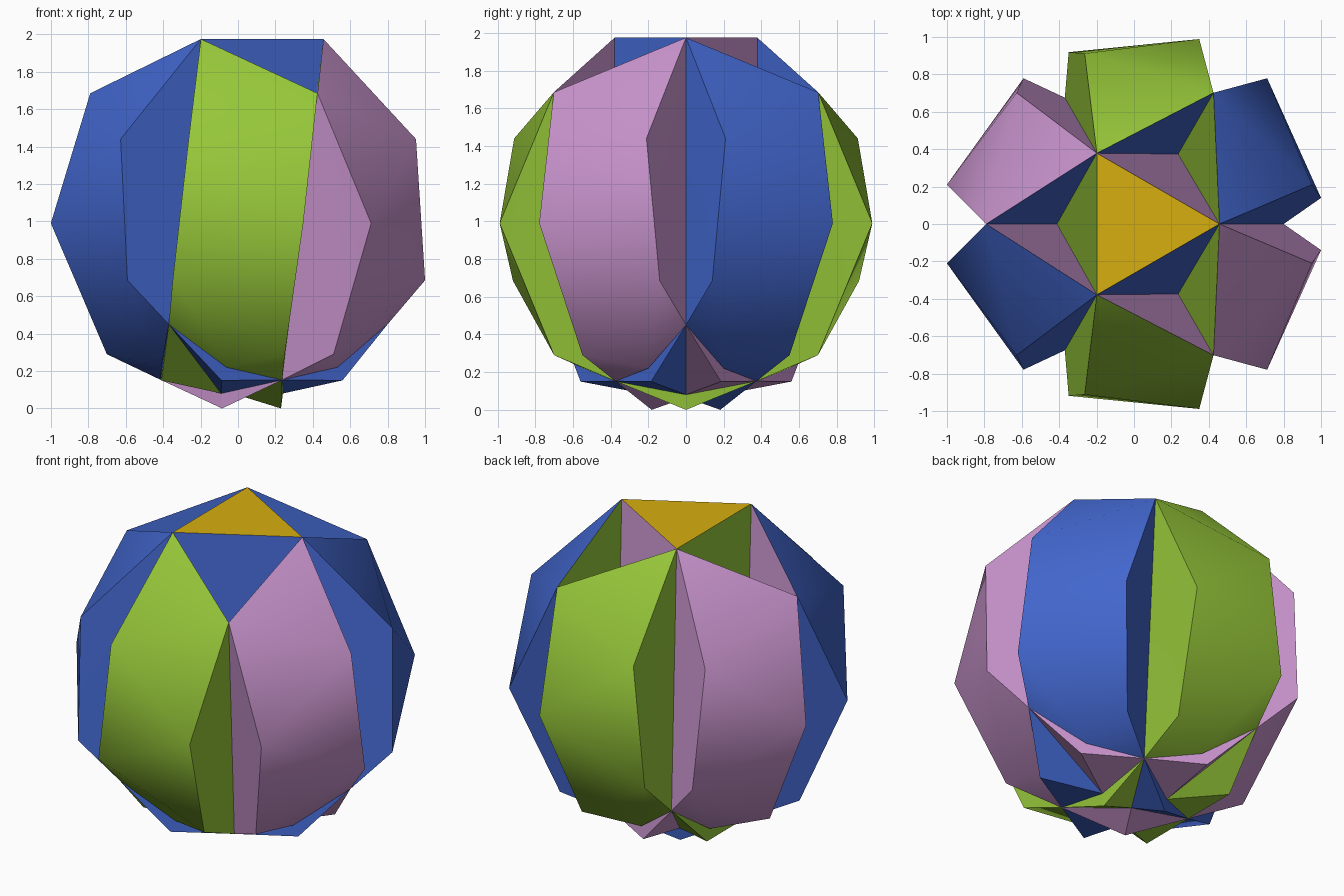
import bpy
import math

if "Cube" in bpy.data.objects:
    bpy.data.objects.remove(bpy.data.objects["Cube"])

# Flat colours
def material(name, rgb):
    m = bpy.data.materials.new(name)
    m.diffuse_color = (*rgb, 1.0)
    m.use_nodes = True
    m.node_tree.nodes["Principled BSDF"].inputs["Base Color"].default_value = m.diffuse_color
    return m

BANDS = [material("blue", (0.055, 0.135, 0.62)),
         material("pink", (0.59, 0.30, 0.62)),
         material("green", (0.31, 0.58, 0.042))]
YELLOW = material("yellow", (0.68, 0.43, 0.005))

AXIS_X = 0.02  # the threefold axis

# Key points of one 60 degree wedge: radius, angle, height
POINTS = {
    "A": (0.437, 0, 1.975),     # crown corner
    "B": (0.81, 60, 1.685),     # shoulder corner
    "C": (0.78, 0, 0.45),       # lower corner
    "D": (0.432, 60, 0.152),    # base corner
    "S": (0.955, 12.7, 1.44),   # panel bulge, inner side
    "Q": (0.99, 8.1, 0.685),
    "P": (1.042, 48.4, 0.99),   # panel bulge, outer side
    "T": (0.737, 48.2, 0.29),
    "U": (0.55, 21.4, 0.22),    # panel underside
    "V": (0.57, 19.0, 0.15),    # lower bump tip
    "X": (0.22, 0, 0.08),       # valley under the lower bumps
    "W": (0.21, 0, 0.0),        # foot tip
    "O": (0.0, 0, 0.065),       # middle of the underside
}


def place(key, turn, side):
    r, a, z = POINTS[key]
    a = math.radians(120 * turn + side * a)
    return (AXIS_X + r * math.cos(a), r * math.sin(a), z)


def build(name, polygons, mat, smooth=False):
    """Make an object from polygons given as lists of points."""
    verts, faces, index = [], [], {}
    for poly in polygons:
        face = []
        for p in poly:
            k = tuple(round(c, 5) for c in p)
            if k not in index:
                index[k] = len(verts)
                verts.append(p)
            face.append(index[k])
        faces.append(face)
    mesh = bpy.data.meshes.new(name)
    mesh.from_pydata(verts, [], faces)
    mesh.materials.append(mat)
    mesh.update()
    obj = bpy.data.objects.new(name, mesh)
    bpy.context.collection.objects.link(obj)
    if smooth:
        mesh.shade_smooth()
        mesh.set_sharp_from_angle(angle=math.radians(45))
    return obj


def wedge(words, turn, side):
    """Turn words of point letters into polygons, mirrored for side -1."""
    return [[place(c, turn, side) for c in (w if side > 0 else w[::-1])]
            for w in words.split()]


PANEL = "ASB SPB SQP QTP QCU QUT UDT BPT BTD ACQ AQS UCD"
LOWER_BUMP = "CVD VCX DVX"
FOOT = "XWD DWO"
DIMPLE_SIDE = "ABD"

for turn in range(3):
    for side in (1, -1):
        tag = f"{turn + 1}_{'left' if side > 0 else 'right'}"
        panel_mat = BANDS[(turn + (side < 0)) % 3]
        bump_mat = BANDS[(turn + (side > 0)) % 3]
        third_mat = BANDS[(turn + 2) % 3]
        build("bulged_panel_" + tag, wedge(PANEL, turn, side), panel_mat, True)
        build("lower_bump_" + tag, wedge(LOWER_BUMP, turn, side), bump_mat)
        build("foot_" + tag, wedge(FOOT, turn, side), third_mat)
        build("dimple_side_" + tag, wedge(DIMPLE_SIDE, turn, side), third_mat)
    # Deep dimple wall below each crown edge
    wall = [place("A", turn, 1), place("D", turn, 1), place("A", turn + 1, 1)]
    build(f"dimple_wall_{turn + 1}", [wall], BANDS[(turn + 1) % 3])

# Flat triangle on top
build("crown", [[place("A", t, 1) for t in range(3)]], YELLOW)
